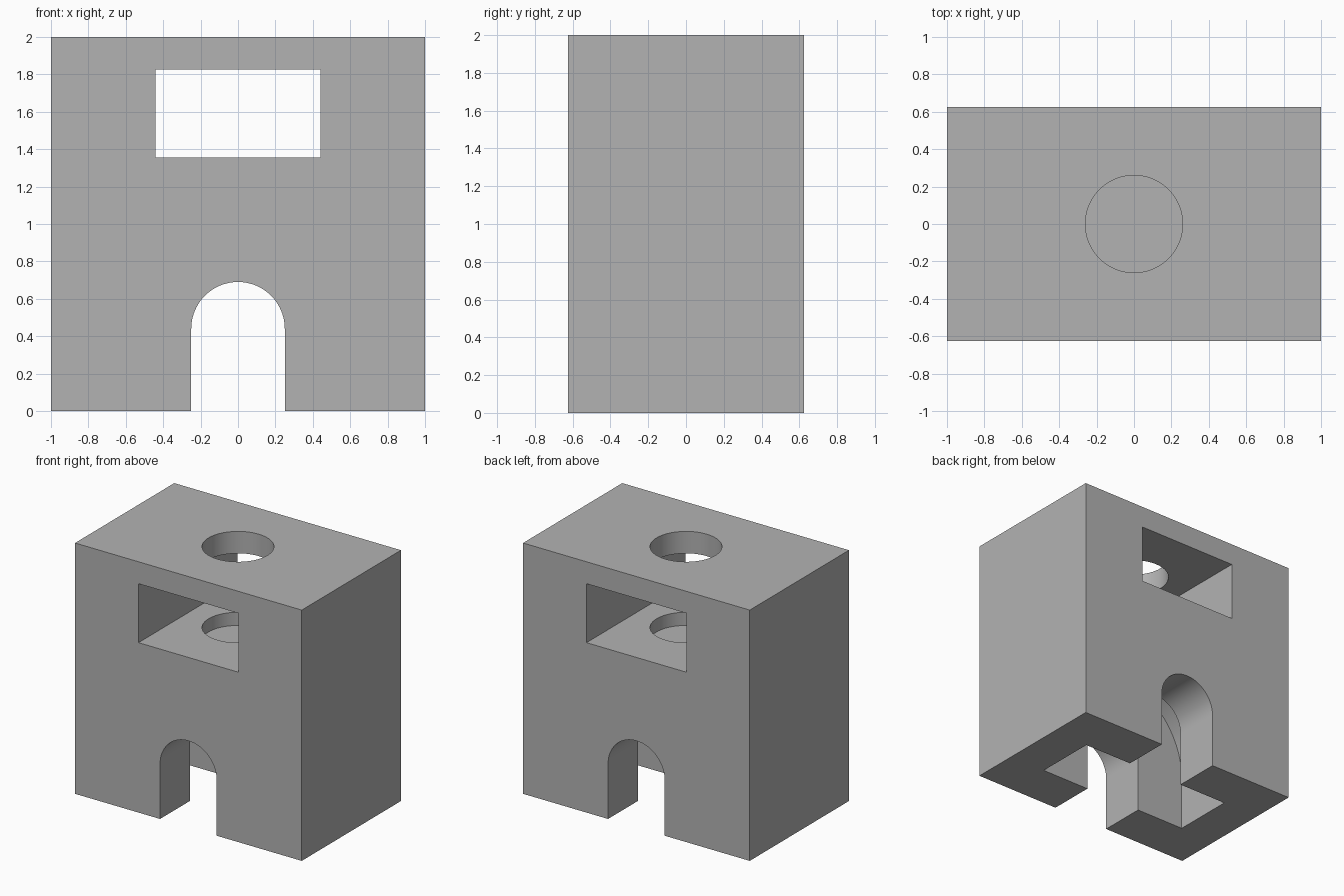
import bpy
import bmesh
from math import cos, sin, pi

cube = bpy.data.objects.get("Cube")
if cube:
    bpy.data.objects.remove(cube, do_unlink=True)

grey = bpy.data.materials.new("plain grey")
grey.use_nodes = True
colour = (0.45, 0.45, 0.45, 1)
grey.diffuse_color = colour
grey.node_tree.nodes["Principled BSDF"].inputs["Base Color"].default_value = colour


def prism(name, outline, axis, start, end):
    """Extrude an outline along y (outline in x, z) or along z (outline in x, y)."""
    bm = bmesh.new()
    place = (lambda a, b: (a, start, b)) if axis == "y" else (lambda a, b: (a, b, start))
    face = bm.faces.new([bm.verts.new(place(a, b)) for a, b in outline])
    new = bmesh.ops.extrude_face_region(bm, geom=[face])["geom"]
    shift = (0, end - start, 0) if axis == "y" else (0, 0, end - start)
    bmesh.ops.translate(bm, verts=[v for v in new if isinstance(v, bmesh.types.BMVert)], vec=shift)
    bmesh.ops.recalc_face_normals(bm, faces=bm.faces)
    mesh = bpy.data.meshes.new(name)
    bm.to_mesh(mesh)
    bm.free()
    mesh.materials.append(grey)
    obj = bpy.data.objects.new(name, mesh)
    bpy.context.collection.objects.link(obj)
    return obj


def rectangle(half, low, high):
    return [(-half, low), (half, low), (half, high), (-half, high)]


def arch(radius, spring, steps=48):
    arc = [(radius * cos(pi * i / steps), spring + radius * sin(pi * i / steps))
           for i in range(steps + 1)]
    return [(-radius, -0.1), (radius, -0.1)] + arc


def circle(radius, steps=64):
    return [(radius * cos(2 * pi * i / steps), radius * sin(2 * pi * i / steps))
            for i in range(steps)]


# Solid block
body = prism("block_body", rectangle(1, 0, 2), "y", -0.625, 0.625)

# Window, arched passage, vaulted inner chamber, round hole with shallow recess below it
cutters = [
    prism("window_cutter", rectangle(0.44, 1.355, 1.825), "y", -1, 1),
    prism("chamber_cutter", arch(0.68, 0.44), "y", -0.25, 0.25),
    prism("passage_cutter", arch(0.25, 0.44), "y", -1, 1),
    prism("round_hole_cutter", circle(0.26), "z", 1.25, 2.2),
]
for cutter in cutters:
    cutter.hide_render = True
    cut = body.modifiers.new(cutter.name, "BOOLEAN")
    cut.operation = "DIFFERENCE"
    cut.solver = "EXACT"
    cut.object = cutter

# Bake the cuts and drop the cutters
bpy.context.view_layer.update()
graph = bpy.context.evaluated_depsgraph_get()
body.data = bpy.data.meshes.new_from_object(body.evaluated_get(graph))
body.modifiers.clear()
for cutter in cutters:
    bpy.data.objects.remove(cutter, do_unlink=True)

# Smooth curved walls, sharp edges
bpy.ops.object.select_all(action="DESELECT")
body.select_set(True)
bpy.context.view_layer.objects.active = body
bpy.ops.object.shade_smooth_by_angle()
